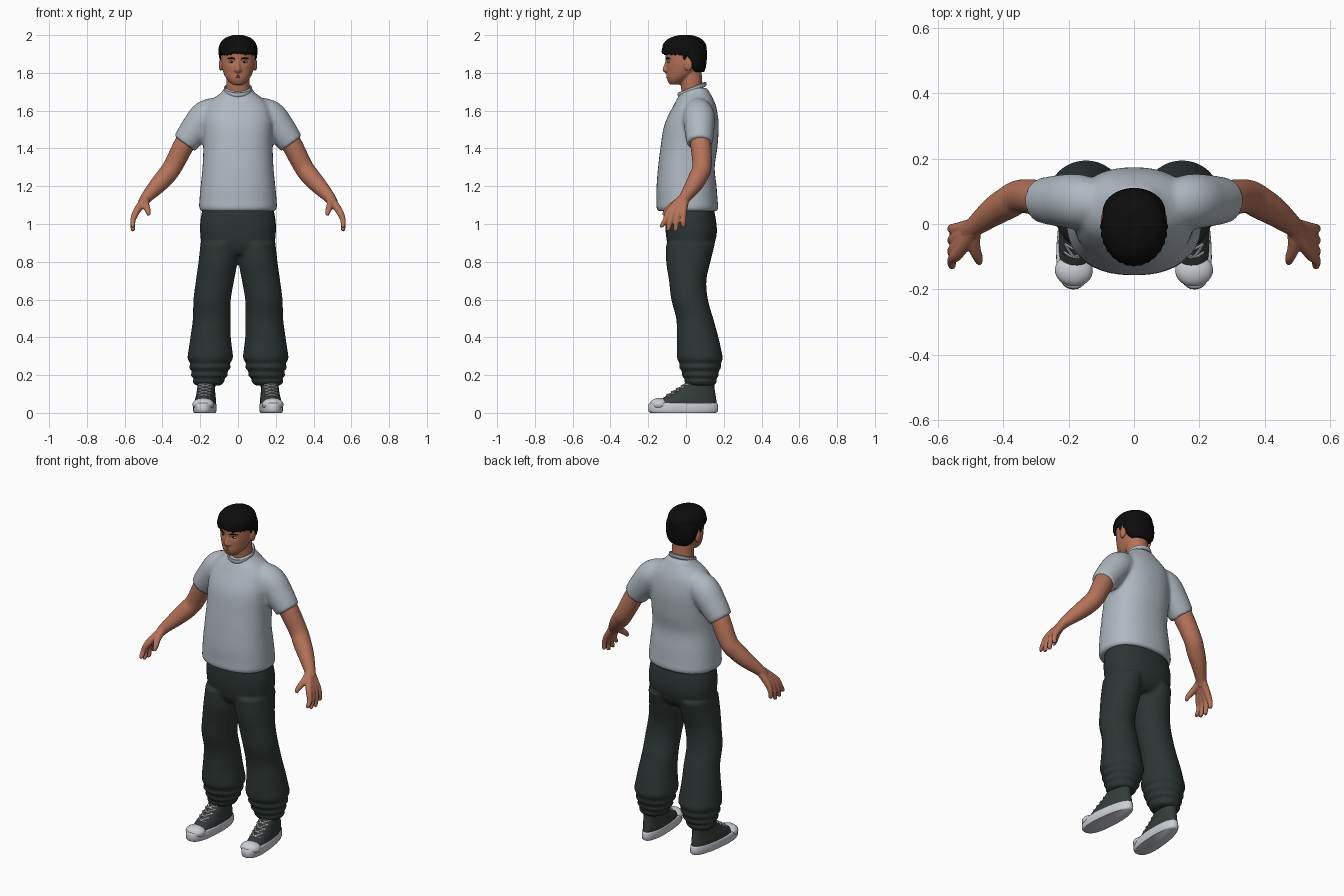
import bpy, bmesh, math, random
from mathutils import Vector, Matrix

random.seed(4)
cube = bpy.data.objects.get("Cube")
if cube:
    bpy.data.objects.remove(cube)


def material(name, color):
    m = bpy.data.materials.new(name)
    m.use_nodes = True
    m.diffuse_color = (*color, 1)
    bsdf = next(n for n in m.node_tree.nodes if n.type == 'BSDF_PRINCIPLED')
    bsdf.inputs["Base Color"].default_value = (*color, 1)
    return m


SKIN = material("skin", (0.46, 0.17, 0.10))
LIP = material("lip", (0.34, 0.11, 0.075))
HAIR = material("black hair", (0.004, 0.004, 0.004))
SHIRT = material("grey cotton", (0.43, 0.48, 0.53))
PANTS = material("dark trousers", (0.026, 0.036, 0.034))
CANVAS = material("dark canvas", (0.034, 0.045, 0.042))
RUBBER = material("white rubber", (0.60, 0.62, 0.66))
EYE = material("eye white", (0.5, 0.46, 0.44))


def spline(stations, steps=5):
    """Catmull-Rom interpolation through tuples of any length."""
    p = [stations[0], *stations, stations[-1]]
    out = []
    for a, b, c, d in zip(p, p[1:], p[2:], p[3:]):
        for i in range(steps):
            t = i / steps
            out.append([0.5 * (2*y + (z - x)*t + (2*x - 5*y + 4*z - w)*t*t + (3*y - x - 3*z + w)*t**3)
                        for x, y, z, w in zip(a, b, c, d)])
    return out + [list(stations[-1])]


def skin_rings(bm, rings):
    """Bridge equal rings of points and cap both ends."""
    loops = [[bm.verts.new(co) for co in ring] for ring in rings]
    n = len(loops[0])
    for a, b in zip(loops, loops[1:]):
        for i in range(n):
            j = (i + 1) % n
            bm.faces.new((a[i], a[j], b[j], b[i]))
    bm.faces.new(loops[0][::-1])
    bm.faces.new(loops[-1])


def loft(bm, stations, power=2.0, n=40, toe=0.0, steps=5):
    """Horizontal superellipse rings given as (x, y, z, rx, ry); toe widens the front."""
    rings = []
    for x, y, z, rx, ry in spline(stations, steps):
        ring = []
        for i in range(n):
            c, s = math.cos(i * math.tau / n), math.sin(i * math.tau / n)
            ex = math.copysign(abs(c) ** (2 / power), c)
            ey = math.copysign(abs(s) ** (2 / power), s)
            ring.append((x + rx * ex * (1 - toe * s), y + ry * ey, z))
        rings.append(ring)
    skin_rings(bm, rings)


def tube(bm, stations, n=12, steps=5):
    """Round tube through (x, y, z, radius)."""
    path = spline(stations, steps)
    pts = [Vector(p[:3]) for p in path]
    whole = pts[-1] - pts[0]
    ref = Vector((0, 0, 1)) if abs(whole.z) < 0.6 * whole.length else Vector((0, 1, 0))
    rings = []
    for i, p in enumerate(pts):
        t = (pts[min(i + 1, len(pts) - 1)] - pts[max(i - 1, 0)]).normalized()
        u = t.cross(ref).normalized()
        v = t.cross(u)
        r = path[i][3]
        rings.append([p + r * (math.cos(k * math.tau / n) * u + math.sin(k * math.tau / n) * v)
                      for k in range(n)])
    skin_rings(bm, rings)


def ball(bm, center, radii):
    m = Matrix.Translation(center) @ Matrix.Diagonal((*radii, 1))
    bmesh.ops.create_uvsphere(bm, u_segments=24, v_segments=14, radius=1, matrix=m)


def finish(name, bm, mat, voxel=0, smooth=3, mirror=False):
    """Turn a bmesh into an object; voxel fuses its overlapping pieces."""
    bmesh.ops.recalc_face_normals(bm, faces=bm.faces)
    mesh = bpy.data.meshes.new(name)
    bm.to_mesh(mesh)
    bm.free()
    mesh.materials.append(mat)
    mesh.shade_smooth()
    ob = bpy.data.objects.new(name, mesh)
    bpy.context.collection.objects.link(ob)
    if voxel:
        r = ob.modifiers.new("fuse", 'REMESH')
        r.mode = 'VOXEL'
        r.voxel_size = voxel
        r.use_smooth_shade = True
        s = ob.modifiers.new("soften", 'SMOOTH')
        s.factor, s.iterations = 0.5, smooth
    else:
        bpy.ops.object.select_all(action='DESELECT')
        ob.select_set(True)
        bpy.context.view_layer.objects.active = ob
        bpy.ops.object.shade_smooth_by_angle(angle=math.radians(45))
    if mirror:
        ob.modifiers.new("mirror", 'MIRROR').use_mirror_merge = False
    return ob


# Shirt: torso and both sleeves fused
bm = bmesh.new()
loft(bm, [(0, .007, 1.068, .196, .155), (0, .007, 1.085, .206, .164), (0, .006, 1.12, .205, .162),
          (0, .003, 1.2, .198, .159), (0, .002, 1.3, .188, .15), (0, .015, 1.4, .184, .151),
          (0, .026, 1.5, .186, .147), (0, .035, 1.56, .185, .136), (0, .045, 1.62, .17, .115),
          (0, .048, 1.66, .135, .097), (0, .05, 1.695, .09, .077), (0, .05, 1.72, .074, .062)], power=2.3)
for s in (1, -1):
    tube(bm, [(s * .08, .058, 1.615, .06), (s * .165, .068, 1.575, .083),
              (s * .228, .071, 1.5, .079), (s * .283, .072, 1.426, .068)], n=32)
finish("shirt", bm, SHIRT, voxel=.01, smooth=5)

# Collar: tilted ring, low at the front
bm = bmesh.new()
loop = []
for i in range(40):
    a = i * math.tau / 40
    y = .032 + .07 * math.sin(a)
    center = Vector((.069 * math.cos(a), y, 1.711 + .4 * (y - .03)))
    out = Vector((math.cos(a), math.sin(a), .2))
    loop.append([bm.verts.new(center + .007 * math.cos(k * math.tau / 8) * out
                              + Vector((0, 0, .013 * math.sin(k * math.tau / 8)))) for k in range(8)])
for i in range(40):
    a, b = loop[i], loop[(i + 1) % 40]
    for k in range(8):
        bm.faces.new((a[k], a[(k + 1) % 8], b[(k + 1) % 8], b[k]))
finish("collar", bm, SHIRT)

# Trousers: hips and two baggy legs with bunched cuffs
bm = bmesh.new()
loft(bm, [(0, .02, .835, .12, .09), (0, .025, .88, .185, .12), (0, .028, .95, .2, .135),
          (0, .025, 1.02, .199, .134), (0, .02, 1.09, .185, .125)], power=2.3)
for s in (1, -1):
    loft(bm, [(s * x, y, z, rx, ry) for x, y, z, rx, ry in (
        (.158, .078, .145, .068, .072), (.156, .077, .168, .086, .088), (.153, .076, .18, .08, .083),
        (.151, .076, .2, .1, .1), (.15, .076, .218, .092, .095), (.149, .075, .24, .112, .112),
        (.148, .075, .26, .104, .108), (.147, .074, .288, .12, .121), (.146, .068, .34, .115, .117),
        (.145, .062, .4, .107, .11), (.139, .046, .5, .1, .098), (.137, .019, .6, .099, .097),
        (.122, .009, .7, .101, .099), (.106, .012, .8, .103, .117), (.098, .025, .9, .1, .13))])
finish("trousers", bm, PANTS, voxel=.0085, smooth=4)

# Arm and hand: arm tube, four fingers growing from the wrist, and a thumb
bm = bmesh.new()
tube(bm, [(.22, .071, 1.52, .05), (.28, .078, 1.43, .055), (.345, .085, 1.305, .051),
          (.385, .065, 1.25, .05), (.43, .037, 1.2, .044), (.485, -.006, 1.14, .031),
          (.505, -.024, 1.11, .026)], n=24)
for ky, ty, tz in ((-.09, -.128, .982), (-.066, -.094, .965), (-.04, -.055, .963), (-.014, -.014, .983)):
    tube(bm, [(.49, -.012 + .25 * (ky + .05), 1.135, .022), (.538, ky, 1.065, .019),
              (.556, (ky + ty) / 2, 1.02, .0145), (.556, ty, tz + .008, .012), (.555, ty, tz, .006)])
tube(bm, [(.49, -.02, 1.13, .022), (.488, -.07, 1.098, .019), (.476, -.105, 1.068, .015),
          (.473, -.12, 1.045, .008)])
finish("arm", bm, SKIN, voxel=.005, smooth=3, mirror=True)

# Head with neck, nose and ears; shallow eye sockets
bm = bmesh.new()
loft(bm, [(0, -.058, 1.738, .03, .028), (0, -.05, 1.755, .049, .046), (0, -.036, 1.775, .065, .066),
          (0, -.022, 1.8, .077, .081), (0, -.01, 1.84, .088, .096), (0, -.005, 1.88, .091, .103),
          (0, -.005, 1.92, .09, .103), (0, 0, 1.96, .075, .085), (0, 0, 1.98, .04, .05)], n=64)
for v in bm.verts:
    if v.co.y < -.05:
        d = ((abs(v.co.x) - .035) / .02) ** 2 + ((v.co.z - 1.858) / .012) ** 2
        v.co.y += .009 * math.exp(-d)
loft(bm, [(0, .042, 1.66, .07, .062), (0, .032, 1.72, .063, .058), (0, .022, 1.81, .062, .06)])
tube(bm, [(0, -.1, 1.87, .007), (0, -.106, 1.84, .01), (0, -.11, 1.818, .014), (0, -.1, 1.806, .011)])
for s in (1, -1):
    ball(bm, (s * .012, -.104, 1.814), (.01, .01, .008))
    ball(bm, (s * .091, .012, 1.842), (.011, .022, .032))
finish("head", bm, SKIN, voxel=.0045, smooth=3)

# Face details
bm = bmesh.new()
ball(bm, (.035, -.09, 1.858), (.015, .007, .006))
finish("eye", bm, EYE, mirror=True)
bm = bmesh.new()
ball(bm, (.034, -.0925, 1.858), (.0065, .0065, .006))
finish("pupil", bm, HAIR, mirror=True)
bm = bmesh.new()
tube(bm, [(.015, -.104, 1.874, .003), (.035, -.098, 1.879, .0045), (.058, -.083, 1.875, .002)])
finish("eyebrow", bm, HAIR, mirror=True)
for name, z, r in (("upper_lip", 1.785, .0045), ("lower_lip", 1.777, .005)):
    bm = bmesh.new()
    tube(bm, [(-.023, -.092, 1.781, .002), (0, -.1, z, r), (.023, -.092, 1.781, .002)])
    finish(name, bm, LIP)

# Hair: cap, longer back and a ragged fringe
bm = bmesh.new()
loft(bm, [(0, -.008, 1.908, .096, .113), (0, -.008, 1.93, .1, .118), (0, -.008, 1.96, .093, .109),
          (0, -.006, 1.985, .068, .08), (0, -.004, 2.0, .028, .035)])
loft(bm, [(0, .062, 1.805, .06, .035), (0, .051, 1.83, .083, .054), (0, .04, 1.87, .095, .07),
          (0, .028, 1.92, .096, .082)])
for i in range(15):
    a = math.radians(-180 + 12.86 * i)
    c, s = math.cos(a), math.sin(a)
    low = 1.89 + random.uniform(0, .012) - (.025 if i in (0, 14) else 0)
    tube(bm, [(.088 * c, .1 * s - .008, 1.94, .014), (.092 * c, .11 * s - .008, 1.912, .013),
              (.093 * c, .113 * s - .008, low, .006)])
finish("hair", bm, HAIR, voxel=.005, smooth=3)

# Shoes: each piece is turned slightly outward, then mirrored
CX = .17


def shoe_part(name, bm, mat):
    bmesh.ops.rotate(bm, verts=bm.verts, cent=(CX, .03, 0), matrix=Matrix.Rotation(.08, 3, 'Z'))
    return finish(name, bm, mat, mirror=True)


bm = bmesh.new()
loft(bm, [(CX, -.015, 0, .054, .174), (CX, -.015, .01, .058, .185), (CX, -.015, .044, .058, .184),
          (CX, -.015, .052, .054, .178)], power=2.4, toe=.14, steps=2)
shoe_part("shoe_sole", bm, RUBBER)

bm = bmesh.new()
loft(bm, [(CX, (f + b) / 2, z, rx, (b - f) / 2) for z, f, b, rx in (
    (.045, -.178, .163, .055), (.075, -.13, .16, .053), (.1, -.088, .156, .049),
    (.125, -.047, .152, .047), (.15, -.012, .15, .047), (.175, .002, .147, .047))], power=2.2, toe=.06)
shoe_part("shoe_upper", bm, CANVAS)

bm = bmesh.new()
ball(bm, (CX, -.142, .045), (.058, .05, .034))
shoe_part("toe_cap", bm, RUBBER)


def instep(z):
    return -.13 + (z - .075) * 1.6


bm = bmesh.new()
for i in range(4):
    z = .088 + .016 * i
    for s in (1, -1):
        tube(bm, [(CX - s * .034, instep(z) + .02, z, .004), (CX, instep(z + .008) - .005, z + .008, .004),
                  (CX + s * .034, instep(z + .016) + .02, z + .016, .004)], n=8)
shoe_part("shoe_laces", bm, RUBBER)
